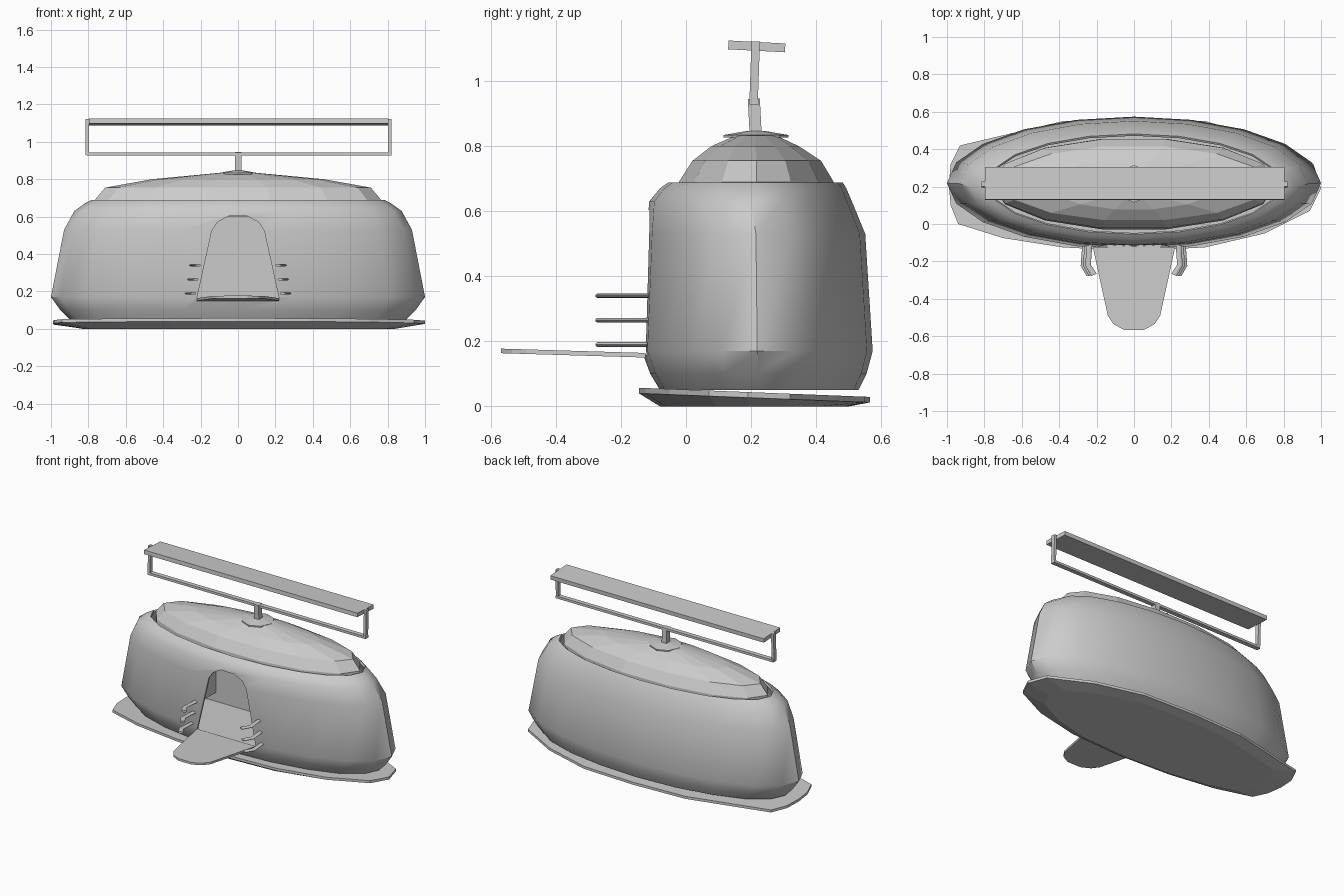
import bpy, bmesh, math
from mathutils import Matrix

if "Cube" in bpy.data.objects:
    bpy.data.objects.remove(bpy.data.objects["Cube"])

CY = 0.215  # centre line of the hull


def finish(name, bm, smooth=None):
    bmesh.ops.recalc_face_normals(bm, faces=bm.faces)
    me = bpy.data.meshes.new(name)
    bm.to_mesh(me)
    bm.free()
    ob = bpy.data.objects.new(name, me)
    bpy.context.collection.objects.link(ob)
    if smooth:
        smooth_angle(ob, smooth)
    return ob


def activate(ob):
    bpy.ops.object.select_all(action='DESELECT')
    ob.select_set(True)
    bpy.context.view_layer.objects.active = ob


def smooth_angle(ob, deg):
    activate(ob)
    bpy.ops.object.shade_smooth_by_angle(angle=math.radians(deg))


def loft(name, rings, cap_start=True, cap_end=True, smooth=None):
    bm = bmesh.new()
    vs = [[bm.verts.new(p) for p in r] for r in rings]
    n = len(vs[0])
    for a, b in zip(vs, vs[1:]):
        for i in range(n):
            j = (i + 1) % n
            bm.faces.new((a[i], a[j], b[j], b[i]))
    if cap_start:
        bm.faces.new(vs[0][::-1])
    if cap_end:
        bm.faces.new(vs[-1])
    return finish(name, bm, smooth)


def ellipse(z, a, y0, y1, n):
    c, b = (y0 + y1) / 2, (y1 - y0) / 2
    return [(a * math.cos(2 * math.pi * i / n), c + b * math.sin(2 * math.pi * i / n), z)
            for i in range(n)]


def box(name, x0, x1, y0, y1, z0, z1, tilt=0.0):
    bm = bmesh.new()
    bmesh.ops.create_cube(bm, size=1)
    m = (Matrix.Translation(((x0 + x1) / 2, (y0 + y1) / 2, (z0 + z1) / 2))
         @ Matrix.Rotation(math.radians(tilt), 4, 'X')
         @ Matrix.Diagonal((x1 - x0, y1 - y0, z1 - z0, 1)))
    bmesh.ops.transform(bm, matrix=m, verts=bm.verts)
    return finish(name, bm)


# Hull: thin elliptical shell, open at the top
hull_profile = [(0.05, 0.90, -0.08, 0.53), (0.10, 0.95, -0.11, 0.555), (0.17, 1.0, -0.136, 0.574),
                (0.53, 0.93, -0.121, 0.551), (0.63, 0.875, -0.113, 0.51),
                (0.67, 0.82, -0.08, 0.493), (0.688, 0.785, -0.055, 0.482)]
hull = loft("hull", [ellipse(*p, 20) for p in hull_profile], cap_end=False)
sol = hull.modifiers.new("wall", 'SOLIDIFY')
sol.thickness, sol.offset = 0.012, -1

# Arched doorway cut through the front
half = [(0.22, 0.0), (0.14, 0.365), (0.11, 0.41), (0.05, 0.443)]
arch = half + [(-x, h) for x, h in reversed(half)]
cutter = loft("door_cutter", [[(x, y, 0.16 + h) for x, h in arch] for y in (-0.3, 0.1)])
cutter.hide_render = True
cut = hull.modifiers.new("door", 'BOOLEAN')
cut.operation, cut.object = 'DIFFERENCE', cutter
activate(hull)
for m in ("wall", "door"):
    bpy.ops.object.modifier_apply(modifier=m)
bpy.data.objects.remove(cutter)
smooth_angle(hull, 40)

# Lowered door used as a ramp
loft("door_ramp", [[(x, -0.125 - h, 0.15 + d + 0.03 * h) for x, h in arch] for d in (0, 0.014)])

# Interior: floor, rear wall and console
loft("floor", [ellipse(z, 0.97, -0.122, 0.555, 20) for z in (0.145, 0.158)])
box("rear_wall", -0.6, 0.6, 0.28, 0.295, 0.158, 0.65)
box("console", -0.55, -0.36, 0.10, 0.28, 0.22, 0.36)

# Faceted roof dome
dome_profile = [(0.60, 0.765, -0.035, 0.462), (0.69, 0.765, -0.028, 0.46),
                (0.755, 0.71, 0.015, 0.42), (0.80, 0.46, 0.075, 0.35), (0.832, 0.12, 0.15, 0.28)]
loft("roof_dome", [ellipse(*p, 14) for p in dome_profile])

# Base plate: irregular outline with a chamfered underside
outline = [(-0.99, 0.21), (-0.98, 0.1), (-0.94, 0.0), (-0.7, -0.075), (-0.38, -0.125), (0, -0.145),
           (0.38, -0.125), (0.7, -0.05), (0.94, 0.07), (1.0, 0.19), (0.96, 0.32), (0.7, 0.46),
           (0.38, 0.55), (0, 0.565), (-0.38, 0.55), (-0.93, 0.42), (-0.98, 0.32)]


def plate_z(y):
    return 0.057 - 0.028 * (y + 0.145) / 0.71


loft("base_plate", [[(x * 0.84, CY + (y - CY) * 0.82, 0) for x, y in outline],
                    [(x, y, plate_z(y) - 0.017) for x, y in outline],
                    [(x, y, plate_z(y)) for x, y in outline]])

# Rotor mount, mast, frame and blade
loft("mast_base", [ellipse(z, r, CY - r, CY + r, 8) for z, r in ((0.826, 0.1), (0.834, 0.1), (0.846, 0.03))])
box("mast", -0.015, 0.02, 0.193, 0.23, 0.83, 0.945, 3)
box("frame_bar", -0.81, 0.82, 0.195, 0.225, 0.928, 0.944)
for side, x in (("left", -0.815), ("right", 0.803)):
    box(side + "_frame_post", x, x + 0.018, 0.198, 0.224, 0.93, 1.122, -2)
box("rotor_blade", -0.797, 0.804, 0.13, 0.305, 1.093, 1.12, -3)

# Hooked rails either side of the door
for s, side in ((-1, "left"), (1, "right")):
    for k, z in enumerate((0.19, 0.265, 0.34)):
        off = -0.012 * k
        path = [(0.262, -0.115), (0.27, -0.22), (0.238, -0.272)]
        rings = []
        for i, (px, py) in enumerate(path):
            w, h = 0.015, 0.007
            dy = (0, -0.003, -0.007)[i]
            rings.append([(s * (px + off + w * math.cos(a)), py + dy * math.cos(a), z + h * math.sin(a))
                          for a in [j * math.pi / 4 for j in range(8)]])
        loft(f"{side}_rail_{k + 1}", rings, smooth=50)
